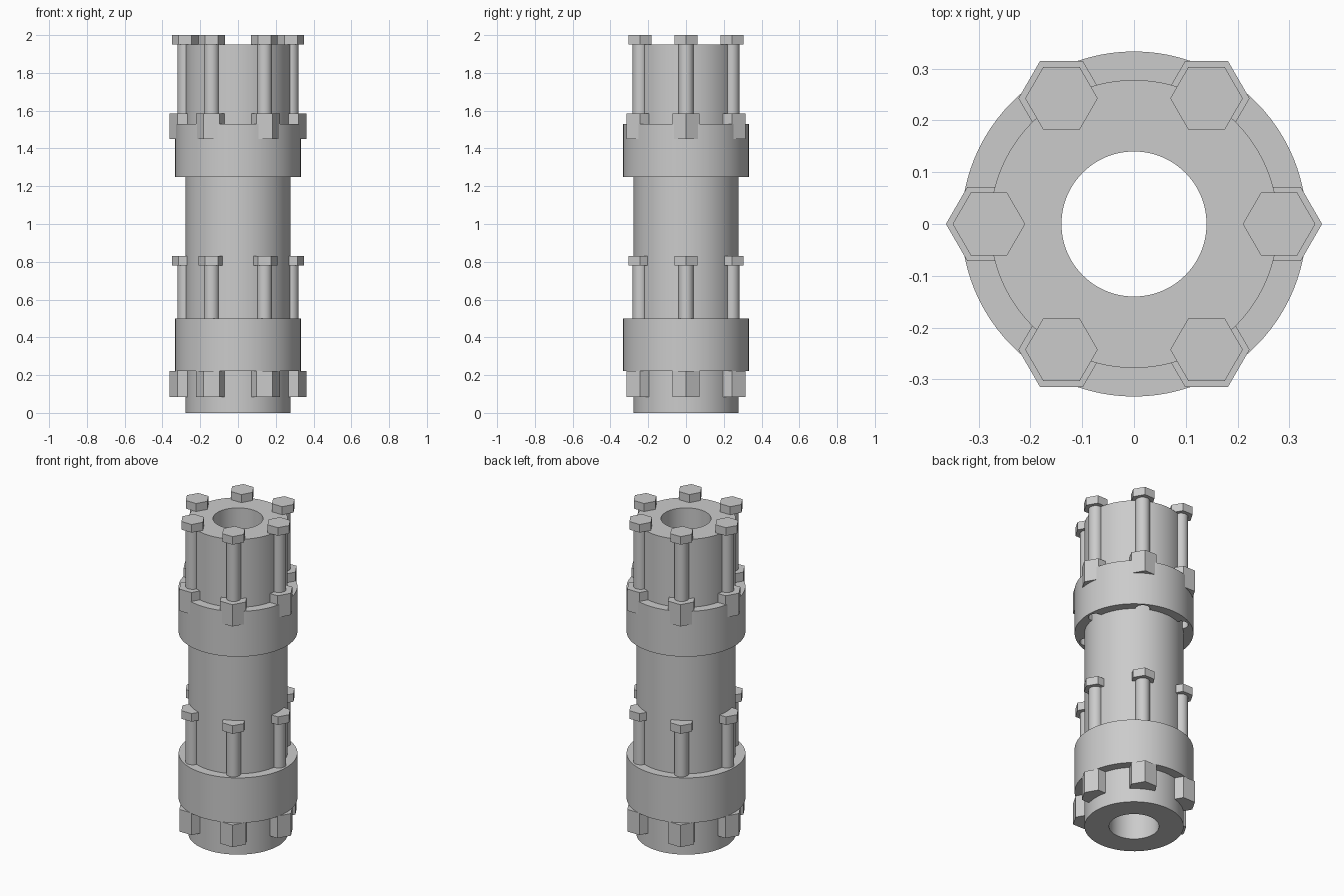
import bpy
import math

if "Cube" in bpy.data.objects:
    bpy.data.objects.remove(bpy.data.objects["Cube"], do_unlink=True)

steel = bpy.data.materials.new("plain_grey")
steel.use_nodes = True
GREY = (0.6, 0.6, 0.6, 1)
steel.diffuse_color = GREY
steel.node_tree.nodes["Principled BSDF"].inputs["Base Color"].default_value = GREY

BOLT_CIRCLE = 0.28
BODY_R, BORE_R, RING_R = 0.278, 0.14, 0.333


def finish(obj, name):
    obj.name = name
    obj.data.materials.clear()
    obj.data.materials.append(steel)
    bpy.ops.object.select_all(action="DESELECT")
    obj.select_set(True)
    bpy.context.view_layer.objects.active = obj
    bpy.ops.object.shade_smooth_by_angle(angle=math.radians(30))
    return obj


def prism(name, radius, z0, z1, sides, x=0, y=0, turn=0):
    bpy.ops.mesh.primitive_cylinder_add(
        vertices=sides, radius=radius, depth=z1 - z0,
        location=(x, y, (z0 + z1) / 2), rotation=(0, 0, turn))
    return finish(bpy.context.object, name)


def tube(name, outer, inner, z0, z1, sides=96):
    # Revolved rectangular profile
    profile = [(inner, z0), (outer, z0), (outer, z1), (inner, z1)]
    verts, faces = [], []
    for i in range(sides):
        a = math.tau * i / sides
        verts += [(r * math.cos(a), r * math.sin(a), z) for r, z in profile]
        j = (i + 1) % sides
        for k in range(4):
            m = (k + 1) % 4
            faces.append((4 * i + k, 4 * j + k, 4 * j + m, 4 * i + m))
    mesh = bpy.data.meshes.new(name)
    mesh.from_pydata(verts, [], faces)
    obj = bpy.data.objects.new(name, mesh)
    bpy.context.collection.objects.link(obj)
    return finish(obj, name)


def bolt_positions():
    for i in range(6):
        a = math.tau * i / 6
        yield BOLT_CIRCLE * math.cos(a), BOLT_CIRCLE * math.sin(a)


def drill(ring, z0, z1):
    # Bolt holes through a collar
    for x, y in bolt_positions():
        cutter = prism("hole_cutter", 0.041, z0 - 0.05, z1 + 0.05, 32, x, y)
        cutter.hide_render = True
        mod = ring.modifiers.new("bolt_hole", "BOOLEAN")
        mod.operation, mod.solver, mod.object = "DIFFERENCE", "EXACT", cutter
        bpy.context.view_layer.objects.active = ring
        bpy.ops.object.modifier_apply(modifier=mod.name)
        bpy.data.objects.remove(cutter, do_unlink=True)
    finish(ring, ring.name)


def clamp(label, ring_z, nut_z, head_z, shaft_end):
    # Collar with six bolts and nuts
    ring = tube(label + "_collar", RING_R, BODY_R - 0.008, *ring_z)
    drill(ring, *ring_z)
    for x, y in bolt_positions():
        prism(label + "_bolt_head", 0.07, *head_z, 6, x, y, math.pi / 6)
        prism(label + "_bolt_shaft", 0.04, shaft_end, head_z[0] + 0.01, 32, x, y)
        prism(label + "_nut", 0.083, *nut_z, 6, x, y, math.pi / 6)


# Hollow main body
tube("main_tube", BODY_R, BORE_R, 0, 1.95)

# Two bolted collars
clamp("upper", (1.25, 1.53), (1.45, 1.585), (1.95, 2.0), 1.46)
clamp("lower", (0.222, 0.5), (0.085, 0.222), (0.78, 0.83), 0.1)
